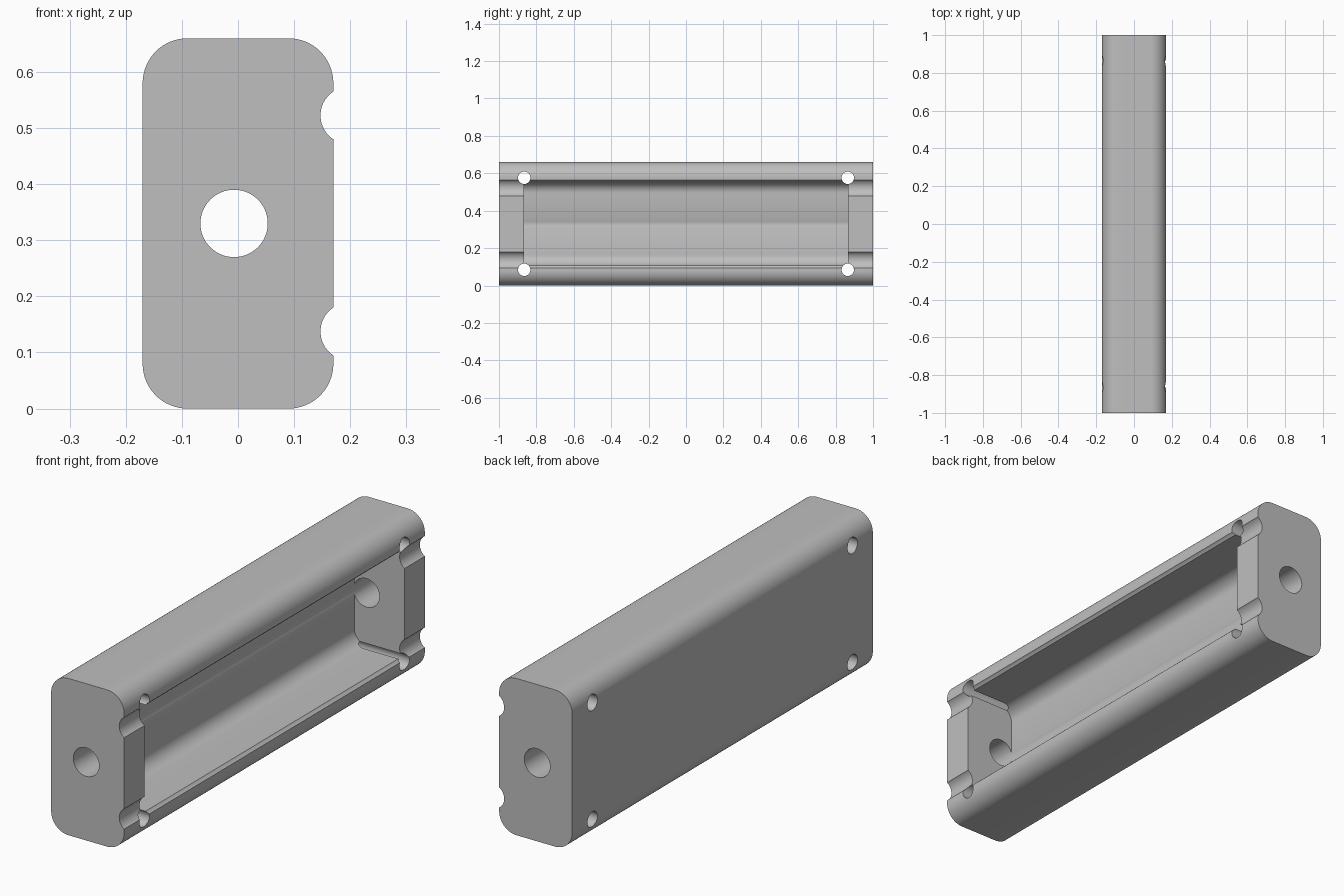
import bpy
import bmesh
from math import sin, cos, pi, radians

if "Cube" in bpy.data.objects:
    bpy.data.objects.remove(bpy.data.objects["Cube"], do_unlink=True)

LENGTH, HALF_W, HEIGHT = 2.0, 0.17, 0.66
MID_Z = HEIGHT / 2

grey = bpy.data.materials.new("light_grey")
grey.use_nodes = True
colour = (0.52, 0.52, 0.52, 1)
grey.diffuse_color = colour
grey.node_tree.nodes["Principled BSDF"].inputs["Base Color"].default_value = colour


def rounded_bar(name, x0, x1, half_z, radius, length, steps=16):
    """Rounded rectangle in x and z, extruded along y."""
    corners = [(x1 - radius, half_z - radius, 0),
               (x0 + radius, half_z - radius, pi / 2),
               (x0 + radius, radius - half_z, pi),
               (x1 - radius, radius - half_z, 3 * pi / 2)]
    bm = bmesh.new()
    ring = []
    for cx, cz, start in corners:
        for i in range(steps + 1):
            a = start + i * pi / 2 / steps
            ring.append(bm.verts.new((cx + radius * cos(a), -length / 2,
                                      MID_Z + cz + radius * sin(a))))
    face = bm.faces.new(ring)
    extruded = bmesh.ops.extrude_face_region(bm, geom=[face])["geom"]
    moved = [v for v in extruded if isinstance(v, bmesh.types.BMVert)]
    bmesh.ops.translate(bm, verts=moved, vec=(0, length, 0))
    bmesh.ops.recalc_face_normals(bm, faces=bm.faces)
    mesh = bpy.data.meshes.new(name)
    bm.to_mesh(mesh)
    bm.free()
    mesh.materials.append(grey)
    obj = bpy.data.objects.new(name, mesh)
    bpy.context.collection.objects.link(obj)
    return obj


def rod(name, radius, depth, location, rotation):
    bpy.ops.mesh.primitive_cylinder_add(vertices=64, radius=radius, depth=depth,
                                        location=location, rotation=rotation)
    obj = bpy.context.object
    obj.name = name
    obj.data.materials.append(grey)
    return obj


def cut(target, cutter):
    mod = target.modifiers.new(cutter.name, "BOOLEAN")
    mod.operation = "DIFFERENCE"
    mod.solver = "EXACT"
    mod.object = cutter
    bpy.context.view_layer.objects.active = target
    bpy.ops.object.modifier_apply(modifier=mod.name)
    bpy.data.objects.remove(cutter, do_unlink=True)


# Rounded housing
housing = rounded_bar("housing", -HALF_W, HALF_W, MID_Z, 0.08, LENGTH)

# Long pocket with a filleted floor, open on one side
cut(housing, rounded_bar("pocket", -0.064, 0.4, 0.224, 0.06, 1.73))

# Bore through both ends, which also scores the pocket floor
along_y = (pi / 2, 0, 0)
cut(housing, rod("end_bore", 0.06, 2.4, (-0.007, 0, MID_Z), along_y))

# Cord grooves along the open side
for side in (-1, 1):
    cut(housing, rod("groove", 0.051, 2.4, (0.198, 0, MID_Z + side * 0.1925), along_y))

# Screw holes through the four pocket corners
for end in (-1, 1):
    for side in (-1, 1):
        cut(housing, rod("screw_hole", 0.033, 1,
                         (0, end * 0.865, MID_Z + side * 0.246), (0, pi / 2, 0)))

bpy.ops.object.select_all(action="DESELECT")
housing.select_set(True)
bpy.context.view_layer.objects.active = housing
bpy.ops.object.shade_smooth_by_angle(angle=radians(30))
